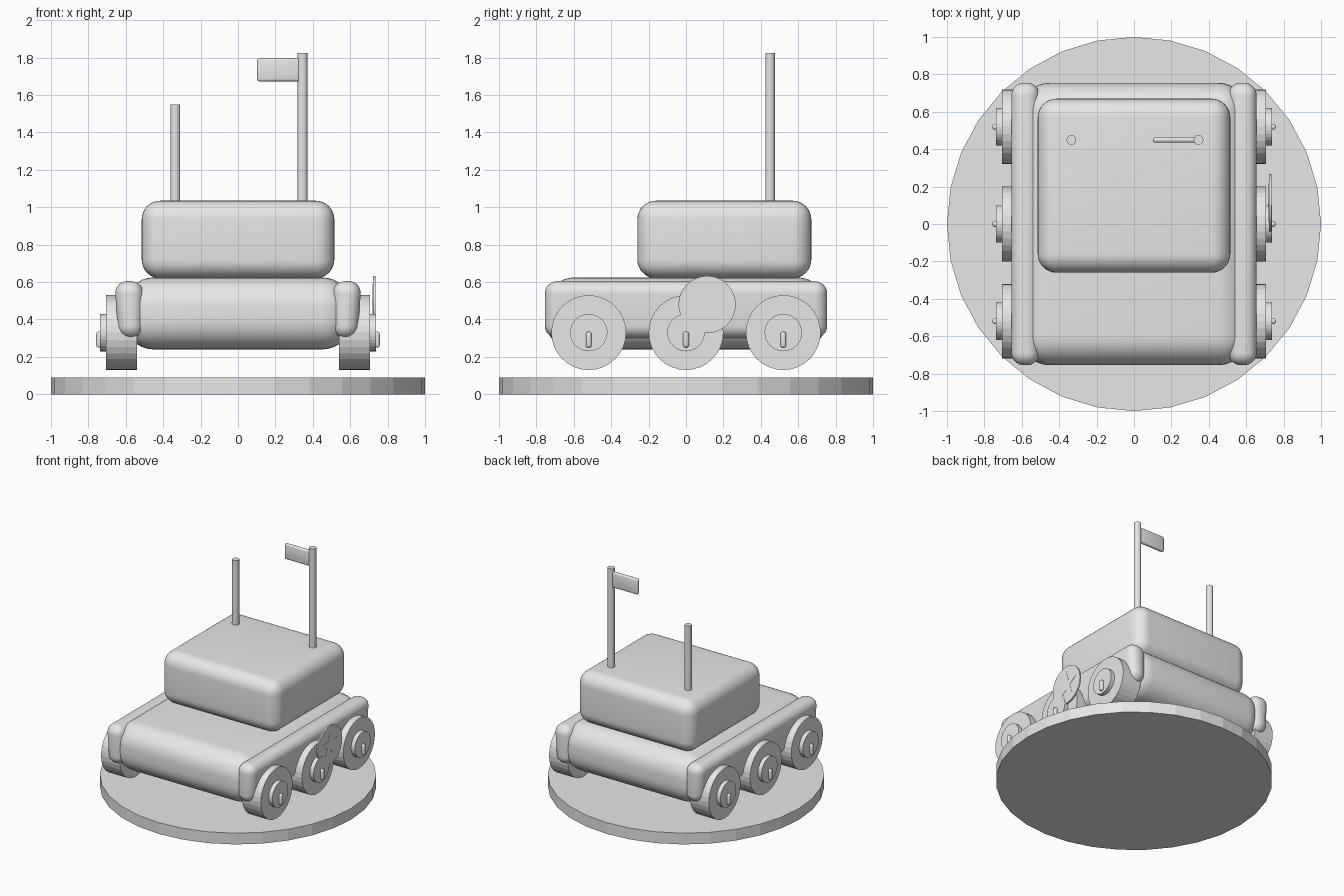
import bpy, bmesh, math
from mathutils import Matrix

cube = bpy.data.objects.get("Cube")
if cube:
    bpy.data.objects.remove(cube, do_unlink=True)

grey = bpy.data.materials.new("light_grey")
grey.use_nodes = True
grey.diffuse_color = (0.8, 0.8, 0.8, 1)
grey.node_tree.nodes["Principled BSDF"].inputs["Base Color"].default_value = (0.8, 0.8, 0.8, 1)


def finish(name, bm, smooth=False):
    bmesh.ops.recalc_face_normals(bm, faces=bm.faces[:])
    mesh = bpy.data.meshes.new(name)
    bm.to_mesh(mesh)
    bm.free()
    mesh.materials.append(grey)
    obj = bpy.data.objects.new(name, mesh)
    bpy.context.collection.objects.link(obj)
    if smooth:
        bpy.ops.object.select_all(action="DESELECT")
        obj.select_set(True)
        bpy.context.view_layer.objects.active = obj
        bpy.ops.object.shade_smooth_by_angle(angle=math.radians(35))
    return obj


def rounded_box(name, low, high, radius, taper=0, segments=8):
    """Box between two corners with round edges; taper pulls in the outer lower edge."""
    bm = bmesh.new()
    bmesh.ops.create_cube(bm, size=1)
    for v in bm.verts:
        v.co = [b if c > 0 else a for c, a, b in zip(v.co, low, high)]
        if taper and v.co.z == min(low[2], high[2]) or v.co.z < low[2] + 1e-5:
            if abs(v.co.x) > (abs(low[0]) + abs(high[0])) / 2:
                v.co.x -= math.copysign(taper, v.co.x)
    bmesh.ops.bevel(bm, geom=bm.edges[:], offset=radius, segments=segments,
                    profile=0.5, affect="EDGES", clamp_overlap=True)
    return finish(name, bm, True)


def cylinder(name, start, length, radius, axis="Z", sides=32):
    bm = bmesh.new()
    bmesh.ops.create_cone(bm, cap_ends=True, segments=sides, radius1=radius,
                          radius2=radius, depth=abs(length))
    shift = Matrix.Translation((0, 0, length / 2))
    turn = Matrix.Rotation(math.pi / 2, 4, "Y") if axis == "X" else Matrix()
    bm.transform(Matrix.Translation(start) @ turn @ shift)
    return finish(name, bm)


# Round display base
cylinder("display_base", (0, 0, 0), 0.09, 1.0)

# Hull and cabin
rounded_box("hull", (-0.61, -0.755, 0.24), (0.61, 0.755, 0.625), 0.16)
rounded_box("cabin", (-0.515, -0.26, 0.62), (0.515, 0.67, 1.035), 0.1)

# Side guards, wheels, hubs and hub handles on both sides
for side, s in (("left", 1), ("right", -1)):
    inner, outer = s * 0.505, s * 0.66
    rounded_box(side + "_guard", (min(inner, outer), -0.755, 0.30),
                (max(inner, outer), 0.755, 0.605), 0.068, taper=0.02)
    for place, y in (("front", -0.52), ("middle", 0), ("rear", 0.52)):
        name = side + "_" + place
        cylinder(name + "_wheel", (s * 0.54, y, 0.33), s * 0.165, 0.2, "X")
        cylinder(name + "_hub", (s * 0.70, y, 0.33), s * 0.037, 0.1, "X")
        near, far = sorted((s * 0.71, s * 0.758))
        rounded_box(name + "_handle", (near, y - 0.015, 0.25),
                    (far, y + 0.015, 0.335), 0.012, segments=3)

# Round side badge with a thin star plate on each face
cylinder("badge", (0.722, 0.113, 0.48), 0.012, 0.153, "X")
for name, x in (("outer_star", 0.734), ("inner_star", 0.720)):
    bm = bmesh.new()
    points = []
    for i in range(10):
        r = 0.042 if i % 2 else 0.11
        a = math.pi / 2 + i * math.pi / 5
        points.append(bm.verts.new((x, 0.113 + r * math.cos(a), 0.48 + r * math.sin(a))))
    face = bm.faces.new(points)
    extruded = bmesh.ops.extrude_face_region(bm, geom=[face])["geom"]
    bmesh.ops.translate(bm, vec=(0.002, 0, 0),
                        verts=[g for g in extruded if isinstance(g, bmesh.types.BMVert)])
    finish(name, bm)

# Antenna, flag pole and flag
cylinder("antenna", (-0.335, 0.45, 1.0), 0.55, 0.026, sides=16)
cylinder("flag_pole", (0.345, 0.45, 1.0), 0.825, 0.026, sides=16)
rounded_box("flag", (0.102, 0.435, 1.673), (0.34, 0.465, 1.797), 0.013, segments=3)
